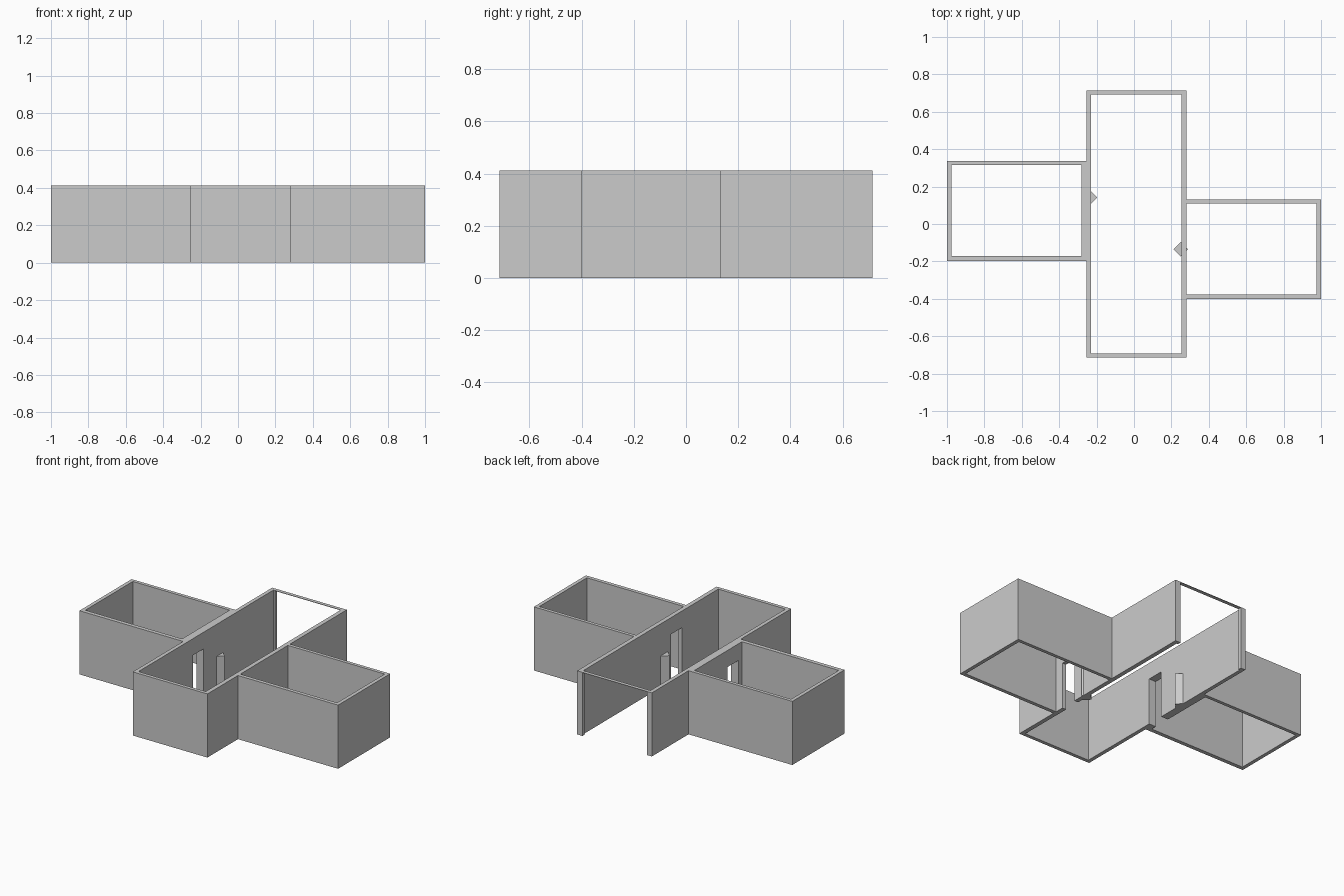
import bpy

cube = bpy.data.objects.get("Cube")
if cube:
    bpy.data.objects.remove(cube, do_unlink=True)

HEIGHT = 0.413

grey = bpy.data.materials.new("plain_grey")
grey.use_nodes = True
colour = (0.6, 0.6, 0.6, 1)
grey.diffuse_color = colour
grey.node_tree.nodes["Principled BSDF"].inputs["Base Color"].default_value = colour


def box(name, x, y, z):
    """Box spanning the given (low, high) ranges."""
    verts = [(a, b, c) for a in x for b in y for c in z]
    faces = [(0, 1, 3, 2), (4, 6, 7, 5), (0, 4, 5, 1),
             (2, 3, 7, 6), (0, 2, 6, 4), (1, 5, 7, 3)]
    mesh = bpy.data.meshes.new(name)
    mesh.from_pydata(verts, [], faces)
    mesh.materials.append(grey)
    obj = bpy.data.objects.new(name, mesh)
    bpy.context.scene.collection.objects.link(obj)
    return obj


def cut(target, x, y, z):
    """Cut a box-shaped hole and bake the result."""
    cutter = box("cutter", x, y, z)
    cutter.hide_render = True
    mod = target.modifiers.new("cut", 'BOOLEAN')
    mod.operation = 'DIFFERENCE'
    mod.solver = 'EXACT'
    mod.object = cutter
    bpy.context.view_layer.objects.active = target
    bpy.ops.object.modifier_apply(modifier=mod.name)
    bpy.data.objects.remove(cutter, do_unlink=True)


def room(name, x, y, inner_x, inner_y):
    """Open-topped, floorless room."""
    shell = box(name, x, y, (0, HEIGHT))
    cut(shell, inner_x, inner_y, (-1, 1))
    return shell


# Three rooms; the side room on +x shares the hall wall
hall = room("hall_walls", (-0.255, 0.281), (-0.715, 0.715),
            (-0.23, 0.253), (-0.692, 0.692))
west = room("west_room_walls", (-1, -0.255), (-0.198, 0.338),
            (-0.976, -0.281), (-0.172, 0.316))
east = room("east_room_walls", (0.281, 1), (-0.402, 0.132),
            (0.2, 0.976), (-0.378, 0.11))

# Open back end of the hall, leaving short stubs and a thin top strip
cut(hall, (-0.22, 0.243), (0.6, 0.8), (-1, HEIGHT - 0.003))

# Doorways into the side rooms
door_z = (-1, 0.305)
for shell in (hall, west):
    cut(shell, (-0.4, -0.1), (-0.135, -0.025), door_z)
cut(hall, (0.1, 0.4), (-0.32, -0.21), door_z)

# Diamond posts set into the hall walls
for name, px, py in (("west_post", -0.234, 0.142), ("east_post", 0.25, -0.135)):
    bpy.ops.mesh.primitive_cylinder_add(vertices=4, radius=0.038, depth=0.205,
                                        location=(px, py, 0.1025))
    post = bpy.context.object
    post.name = name
    post.data.materials.append(grey)
